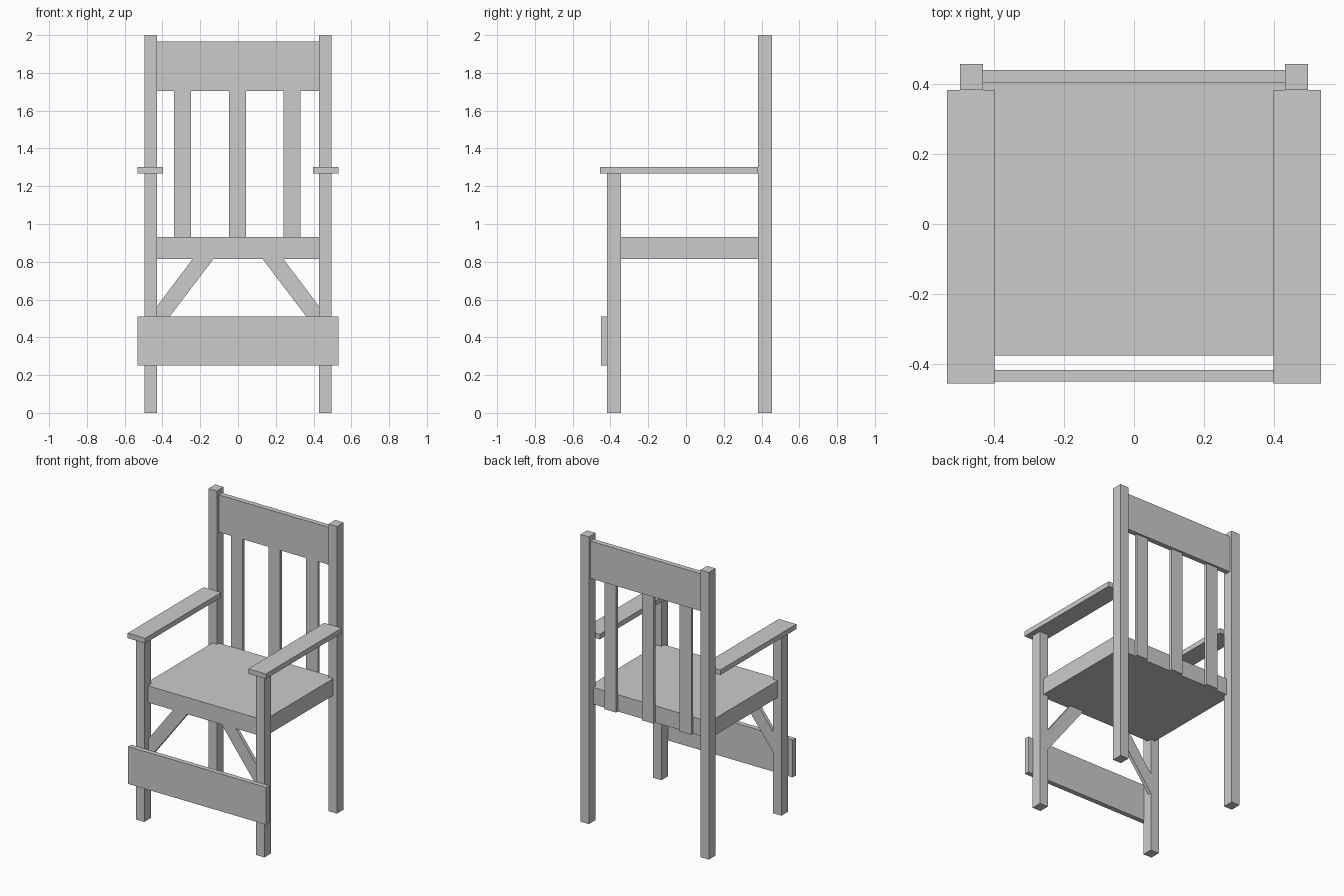
import bpy, bmesh

if "Cube" in bpy.data.objects:
    bpy.data.objects.remove(bpy.data.objects["Cube"])


def prism(name, pts, axis, lo, hi):
    """Extrude a 2D outline along axis 'z' (pts = x,y) or 'y' (pts = x,z)."""
    bm = bmesh.new()
    to3d = (lambda p, h: (p[0], p[1], h)) if axis == 'z' else (lambda p, h: (p[0], h, p[1]))
    a = [bm.verts.new(to3d(p, lo)) for p in pts]
    b = [bm.verts.new(to3d(p, hi)) for p in pts]
    bm.faces.new(a)
    bm.faces.new(b[::-1])
    n = len(pts)
    for i in range(n):
        j = (i + 1) % n
        bm.faces.new((a[i], b[i], b[j], a[j]))
    bmesh.ops.recalc_face_normals(bm, faces=bm.faces)
    me = bpy.data.meshes.new(name)
    bm.to_mesh(me)
    bm.free()
    ob = bpy.data.objects.new(name, me)
    bpy.context.collection.objects.link(ob)
    return ob


def box(name, x, y, z):
    return prism(name, [(x[0], y[0]), (x[1], y[0]), (x[1], y[1]), (x[0], y[1])], 'z', *z)


# Mirrored parts: posts, legs, arms and diagonal braces
for side, s in (("left", -1), ("right", 1)):
    post_x = (0.43 * s, 0.495 * s)
    box(f"back_post_{side}", post_x, (0.382, 0.456), (0, 2))
    box(f"front_leg_{side}", post_x, (-0.417, -0.344), (0, 1.267))
    box(f"armrest_{side}", (0.397 * s, 0.532 * s), (-0.454, 0.382), (1.267, 1.302))
    brace = [(0.43, 0.42), (0.43, 0.563), (0.24, 0.815), (0.13, 0.815)]
    prism(f"brace_{side}", [(x * s, z) for x, z in brace], 'y', -0.37, -0.346)

# Seat, notched around the legs and posts
half = [(0.43, -0.375), (0.43, -0.344), (0.465, -0.344),
        (0.465, 0.382), (0.43, 0.382), (0.43, 0.405)]
prism("seat", half + [(-x, y) for x, y in reversed(half)], 'z', 0.815, 0.932)

# Back slats, fixed to the rear edge of the seat
for i, x in enumerate((-0.294, -0.003, 0.287)):
    box(f"back_slat_{i + 1}", (x - 0.045, x + 0.045), (0.405, 0.425), (0.815, 1.705))

# Top rail and front board
box("top_rail", (-0.43, 0.43), (0.403, 0.439), (1.705, 1.965))
box("front_board", (-0.532, 0.532), (-0.449, -0.415), (0.25, 0.51))
